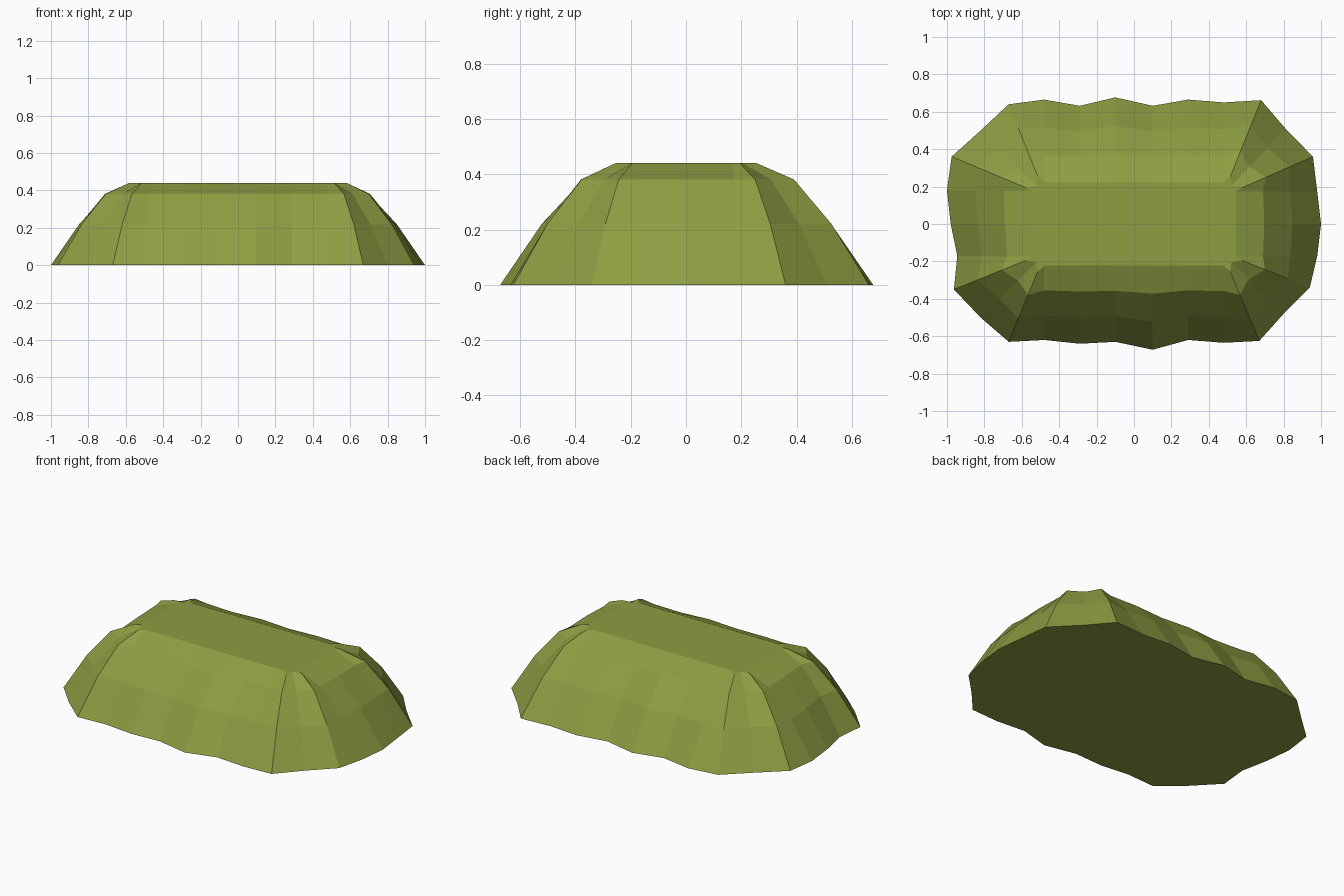
import bpy, bmesh, math

if "Cube" in bpy.data.objects:
    bpy.data.objects.remove(bpy.data.objects["Cube"])

HEIGHT = 0.44
BANDS = 3

# Uneven ground outline, counter-clockwise from the front left corner
base = [(-.67, -.63), (-.48, -.62), (-.29, -.64), (-.10, -.63), (.10, -.672), (.29, -.62), (.48, -.635), (.67, -.625),
        (.80, -.48), (.94, -.34), (.98, -.17), (1.0, 0), (.98, .17), (.957, .36),
        (.81, .51), (.68, .662), (.48, .65), (.29, .665), (.10, .632), (-.10, .677), (-.29, .632), (-.48, .665), (-.67, .64),
        (-.82, .50), (-.975, .36), (-1.0, .18), (-.98, 0), (-.945, -.17), (-.963, -.35), (-.82, -.50)]

# Even rim of the flat top: one half, the other is the same turned by 180 degrees
half = [(-.515, -.255)] + [(x, -.222) for x in (-.48, -.29, -.10, .10, .29, .48)] + [(.515, -.255),
        (.52, -.205), (.58, -.195), (.545, -.175), (.545, 0), (.545, .175), (.58, .195), (.52, .205)]
top = half + [(-x, -y) for x, y in half]

grass = bpy.data.materials.new("grass green")
grass.diffuse_color = (0.27, 0.34, 0.055, 1)
grass.use_nodes = True
grass.node_tree.nodes["Principled BSDF"].inputs["Base Color"].default_value = grass.diffuse_color

# Rings rise along a quarter-circle profile
bm = bmesh.new()
rings = []
for k in range(BANDS + 1):
    t = k / BANDS
    z = HEIGHT * math.sin(t * math.pi / 2)
    rings.append([bm.verts.new((b[0] + (a[0] - b[0]) * t, b[1] + (a[1] - b[1]) * t, z))
                  for b, a in zip(base, top)])

# Sloping sides, flat top and underside
n = len(base)
for low, high in zip(rings, rings[1:]):
    for i in range(n):
        j = (i + 1) % n
        bm.faces.new((low[i], low[j], high[j], high[i]))
bm.faces.new(rings[-1])
bm.faces.new(rings[0][::-1])

mesh = bpy.data.meshes.new("grass_mound")
bm.to_mesh(mesh)
bm.free()
mesh.materials.append(grass)
mound = bpy.data.objects.new("grass_mound", mesh)
bpy.context.collection.objects.link(mound)
